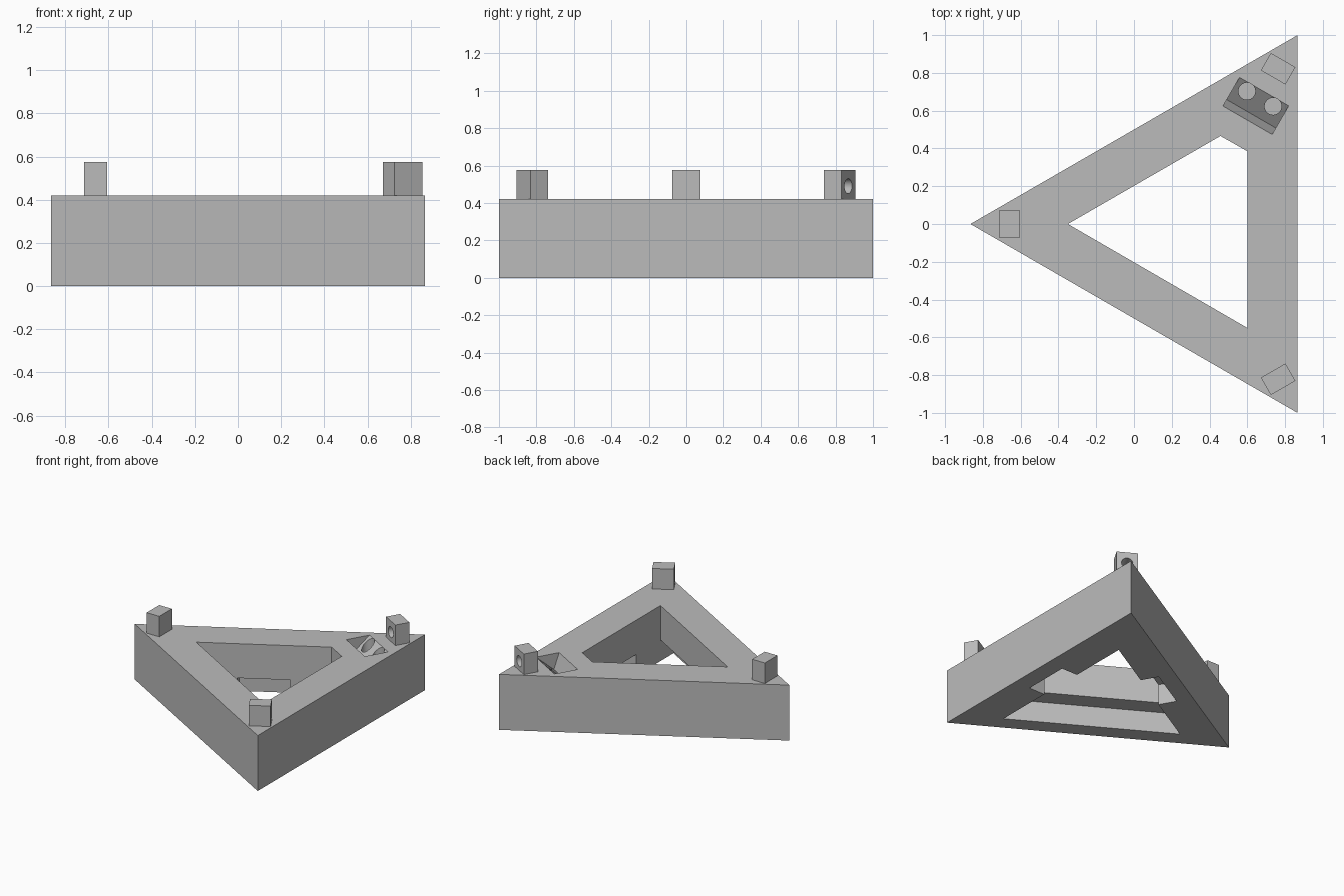
import bpy, bmesh, math
from mathutils import Matrix, Vector

cube = bpy.data.objects.get("Cube")
if cube:
    bpy.data.objects.remove(cube, do_unlink=True)

grey = bpy.data.materials.new("light grey")
grey.use_nodes = True
grey.diffuse_color = (0.5, 0.5, 0.5, 1)
grey.node_tree.nodes["Principled BSDF"].inputs["Base Color"].default_value = (0.5, 0.5, 0.5, 1)

TOP = 0.42      # frame height
STEP = 0.16     # ceiling of the lower recesses
EDGE = 0.866    # half width of the frame
CENTRE = Vector((EDGE / 3, 0, 0))


def prism(name, points, low, high, matrix=Matrix()):
    """Extrude a flat outline from low to high, then place it."""
    bm = bmesh.new()
    face = bm.faces.new([bm.verts.new((x, y, low)) for x, y in points])
    moved = bmesh.ops.extrude_face_region(bm, geom=[face])["geom"]
    bmesh.ops.translate(bm, vec=(0, 0, high - low),
                        verts=[v for v in moved if isinstance(v, bmesh.types.BMVert)])
    bm.transform(matrix)
    bmesh.ops.recalc_face_normals(bm, faces=bm.faces)
    mesh = bpy.data.meshes.new(name)
    bm.to_mesh(mesh)
    bm.free()
    mesh.materials.append(grey)
    obj = bpy.data.objects.new(name, mesh)
    bpy.context.collection.objects.link(obj)
    return obj


def circle(radius, sides=32):
    return [(radius * math.cos(i * math.tau / sides), radius * math.sin(i * math.tau / sides))
            for i in range(sides)]


def rect(x0, x1, y0, y1):
    return [(x0, y0), (x1, y0), (x1, y1), (x0, y1)]


def cut(target, cutter):
    """Subtract the cutter and remove it."""
    cutter.hide_render = True
    mod = target.modifiers.new("cut", 'BOOLEAN')
    mod.operation = 'DIFFERENCE'
    mod.solver = 'EXACT'
    mod.object = cutter
    bpy.context.view_layer.objects.active = target
    bpy.ops.object.modifier_apply(modifier=mod.name)
    bpy.data.objects.remove(cutter, do_unlink=True)


def smooth(obj):
    bpy.ops.object.select_all(action='DESELECT')
    obj.select_set(True)
    bpy.context.view_layer.objects.active = obj
    bpy.ops.object.shade_smooth_by_angle(angle=math.radians(30))


# Triangular frame
frame = prism("triangular_frame", [(-EDGE, 0), (EDGE, -1), (EDGE, 1)], 0, TOP)

# Central opening: one blunted corner above, one side set back below
cut(frame, prism("upper_opening",
                 [(-0.35, 0), (0.6, -0.55), (0.6, 0.385), (0.458, 0.466)], 0.1, 0.6))
cut(frame, prism("lower_opening",
                 [(-0.484, -0.077), (0.6, -0.705), (0.6, 0.549)], -0.1, STEP))

# Notches under the two other inner walls
cut(frame, prism("side_notch", rect(0.5, 0.735, -0.26, 0.095), -0.1, STEP))
wall = Matrix.Translation((-0.35, 0, 0)) @ Matrix.Rotation(math.radians(30), 4, 'Z')
cut(frame, prism("back_notch", rect(0.285, 0.648, -0.08, 0.135), -0.1, STEP, wall))

# Slanted pocket with two blind round holes
pocket = Matrix.Translation((0.645, 0.625, 0)) @ Matrix.Rotation(math.radians(-30), 4, 'Z')
upright = Matrix(((0, 0, 1, 0), (1, 0, 0, 0), (0, 1, 0, 0), (0, 0, 0, 1)))
profile = [(-0.0875, 0.52), (-0.0875, TOP), (-0.048, 0.3), (0.0875, TOP), (0.0875, 0.52)]
cut(frame, prism("pocket_cutter", profile, -0.15, 0.15, pocket @ upright))
for u in (-0.08, 0.08):
    cut(frame, prism("hole_cutter", circle(0.045), 0.26, 0.6,
                     pocket @ Matrix.Translation((u, 0.044, 0))))
smooth(frame)

# Drilled lug near each corner, repeated around the centre
for name, turn in (("right_lug", 0), ("front_left_lug", 120), ("back_left_lug", -120)):
    place = (Matrix.Translation(CENTRE) @ Matrix.Rotation(math.radians(turn), 4, 'Z')
             @ Matrix.Translation((-0.949, 0, 0)))
    lug = prism(name, rect(-0.053, 0.053, -0.075, 0.075), TOP, 0.575, place)
    bore = place @ Matrix.Translation((0, 0, 0.49)) @ upright
    cut(lug, prism("bore_cutter", circle(0.04), -0.2, 0.2, bore))
    smooth(lug)
